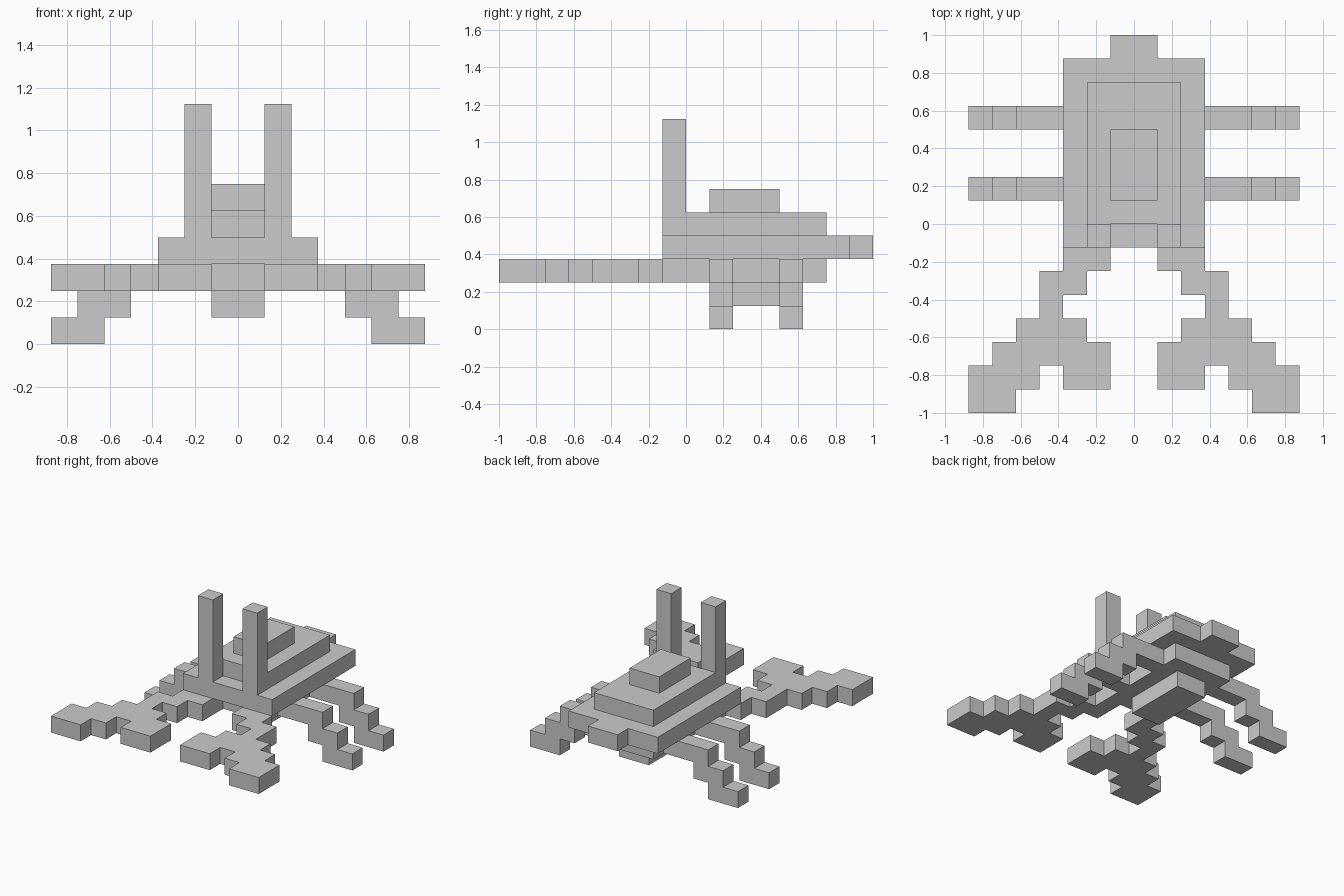
import bpy, bmesh
from mathutils import Vector

if "Cube" in bpy.data.objects:
    bpy.data.objects.remove(bpy.data.objects["Cube"])

U = 0.125  # one block


def finish(name, bm, mirror=False):
    bmesh.ops.recalc_face_normals(bm, faces=bm.faces)
    mesh = bpy.data.meshes.new(name)
    bm.to_mesh(mesh)
    bm.free()
    obj = bpy.data.objects.new(name, mesh)
    bpy.context.collection.objects.link(obj)
    if mirror:
        mod = obj.modifiers.new("Mirror", 'MIRROR')
        mod.use_axis = (True, False, False)
        mod.use_mirror_merge = False
    return obj


def box(name, x, y, z, mirror=False):
    """Box from (min, max) ranges measured in blocks."""
    bm = bmesh.new()
    bmesh.ops.create_cube(bm, size=1)
    for v in bm.verts:
        v.co = Vector([U * (r[0] if c < 0 else r[1]) for c, r in zip(v.co, (x, y, z))])
    return finish(name, bm, mirror)


def extrude(name, points, offset, mirror=True):
    """Extrude a flat outline, measured in blocks, along offset."""
    bm = bmesh.new()
    face = bm.faces.new([bm.verts.new(Vector(p) * U) for p in points])
    new = bmesh.ops.extrude_face_region(bm, geom=[face], use_keep_orig=True)["geom"]
    for v in new:
        if isinstance(v, bmesh.types.BMVert):
            v.co += Vector(offset) * U
    return finish(name, bm, mirror)


# Stepped shell, from underside to top
box("belly", (-1, 1), (1, 5), (1, 2))
box("lower_body", (-2, 2), (0, 6), (2, 3))
box("main_body", (-3, 3), (-1, 7), (3, 4))
box("tail", (-1, 1), (7, 8), (3, 4))
box("upper_shell", (-2, 2), (0, 6), (4, 5))
box("shell_top", (-1, 1), (1, 4), (5, 6))

# Tall eye stalks
box("eye_stalks", (1, 2), (-1, 0), (4, 9), mirror=True)

# Staircase legs: front and rear pair
leg = [(2, 3), (2, 2), (4, 2), (4, 1), (5, 1), (5, 0), (7, 0),
       (7, 1), (6, 1), (6, 2), (5, 2), (5, 3)]
for name, y in (("front_legs", 1), ("rear_legs", 4)):
    extrude(name, [(x, y, z) for x, z in leg], (0, 1, 0))

# Flat forked claws with zigzag arms
claw = [(1, 0), (1, -2), (2, -2), (2, -3), (3, -3), (3, -4), (2, -4), (2, -5),
        (1, -5), (1, -7), (3, -7), (3, -6), (4, -6), (4, -7), (5, -7), (5, -8),
        (7, -8), (7, -6), (6, -6), (6, -5), (5, -5), (5, -4), (4, -4), (4, -2),
        (3, -2), (3, -1), (2, -1), (2, 0)]
extrude("claws", [(x, y, 2) for x, y in claw], (0, 0, 1))
